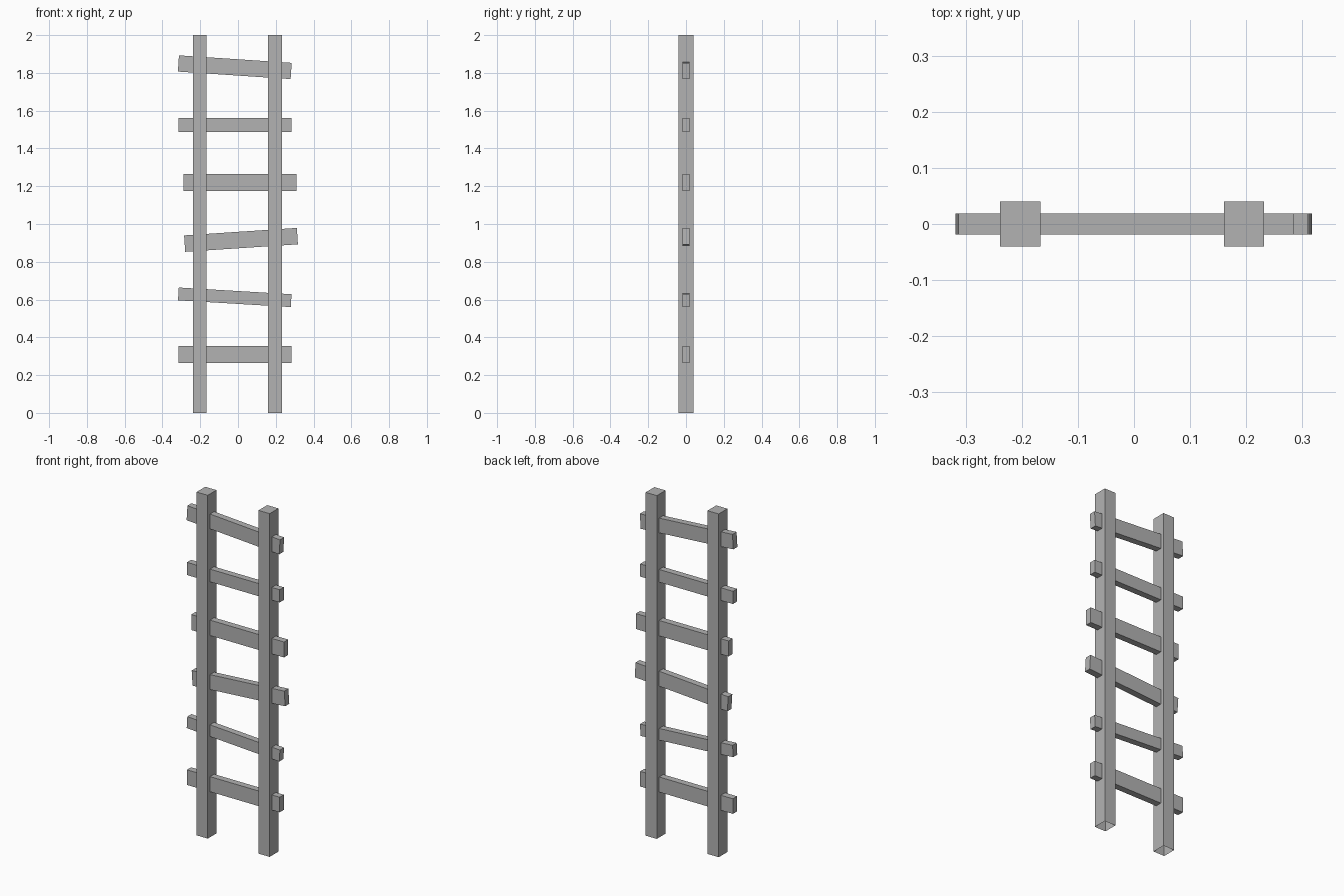
import bpy, bmesh, math
from mathutils import Matrix

default = bpy.data.objects.get("Cube")
if default:
    bpy.data.objects.remove(default, do_unlink=True)

# One flat grey
grey = bpy.data.materials.new("weathered_grey")
grey.use_nodes = True
colour = (0.45, 0.45, 0.45, 1)
grey.diffuse_color = colour
grey.node_tree.nodes["Principled BSDF"].inputs["Base Color"].default_value = colour


def beam(name, size, centre, tilt=0, open_base=False):
    """A squared timber, tilted in the plane of the ladder."""
    bm = bmesh.new()
    bmesh.ops.create_cube(bm, size=1, matrix=Matrix.Diagonal((*size, 1)))
    if open_base:
        base = [f for f in bm.faces if f.normal.z < -0.9]
        bmesh.ops.delete(bm, geom=base, context='FACES_ONLY')
    mesh = bpy.data.meshes.new(name)
    bm.to_mesh(mesh)
    bm.free()
    mesh.materials.append(grey)
    obj = bpy.data.objects.new(name, mesh)
    obj.location = centre
    obj.rotation_euler.y = math.radians(tilt)
    bpy.context.collection.objects.link(obj)
    return obj


# Upright posts, open underneath
for name, x in (("right_post", -0.203), ("left_post", 0.196)):
    beam(name, (0.072, 0.08, 2), (x, 0, 1), open_base=True)

# Rungs, bottom to top: x offset, height, thickness, tilt
rungs = [
    (-0.017, 0.309, 0.088, 0),
    (-0.017, 0.612, 0.068, 3.4),
    (0.016, 0.916, 0.087, -3.8),
    (0.011, 1.22, 0.09, 0),
    (-0.017, 1.525, 0.074, 0),
    (-0.017, 1.83, 0.086, 3.8),
]
for i, (x, z, thick, tilt) in enumerate(rungs, 1):
    beam(f"rung_{i}", (0.598, 0.038, thick), (x, 0, z), tilt)
